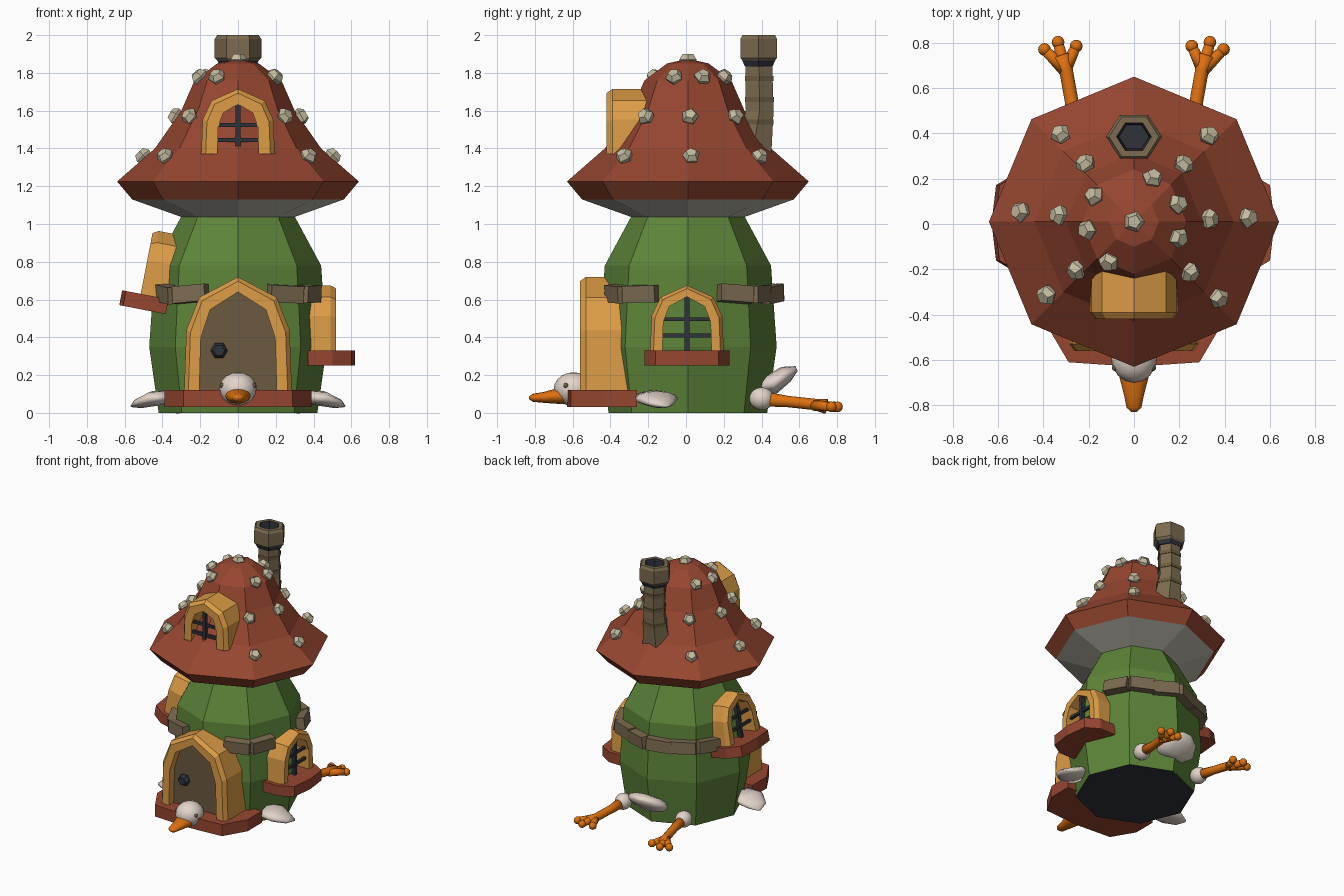
import bpy, bmesh, math, random
from math import sin, cos, pi, radians
from mathutils import Matrix, Vector

random.seed(4)
if "Cube" in bpy.data.objects:
    bpy.data.objects.remove(bpy.data.objects["Cube"])


def material(name, hexcode):
    m = bpy.data.materials.new(name)
    srgb = [int(hexcode[i:i + 2], 16) / 255 for i in (0, 2, 4)]
    col = [((c + 0.055) / 1.055) ** 2.4 for c in srgb] + [1]
    m.use_nodes = True
    m.diffuse_color = col
    m.node_tree.nodes["Principled BSDF"].inputs["Base Color"].default_value = col
    return m


GREEN = material("leaf green", "5d8439")
RED = material("brick red", "964630")
AMBER = material("amber wood", "dc9c46")
DOOR = material("door brown", "6b5a40")
STONE = material("pale stone", "c4bca0")
BROWN = material("grey brown stone", "7c6b50")
WHITE = material("feather white", "e2d4ca")
ORANGE = material("beak orange", "dc7010")
SLATE = material("dark slate", "30323a")
GILL = material("gill grey", "c0bcb0")


def finish(name, bm, mats, smooth=False):
    bmesh.ops.recalc_face_normals(bm, faces=bm.faces)
    me = bpy.data.meshes.new(name)
    bm.to_mesh(me)
    bm.free()
    for m in mats:
        me.materials.append(m)
    if smooth:
        me.shade_smooth()
    ob = bpy.data.objects.new(name, me)
    bpy.context.collection.objects.link(ob)
    return ob


def loft(name, rings, mats, slots=None, smooth=False, M=Matrix()):
    """Bridge closed rings and cap both ends; slots = material per face band."""
    bm = bmesh.new()
    loops = [[bm.verts.new(M @ Vector(p)) for p in r] for r in rings]
    n = len(rings[0])
    slots = slots or [0] * (len(rings) + 1)
    for k in range(len(rings) - 1):
        for i in range(n):
            j = (i + 1) % n
            f = bm.faces.new((loops[k][i], loops[k][j], loops[k + 1][j], loops[k + 1][i]))
            f.material_index = slots[k + 1]
    bm.faces.new(loops[0]).material_index = slots[0]
    bm.faces.new(loops[-1]).material_index = slots[-1]
    return finish(name, bm, mats, smooth)


def ring(r, z, n=8, cx=0, cy=0.01, sx=1):
    return [(cx + sx * r * cos(2 * pi * i / n), cy + r * sin(2 * pi * i / n), z) for i in range(n)]


def tube(name, path, radii, mat, flat=1, n=12):
    pts = [Vector(p) for p in path]
    rings = []
    for i, p in enumerate(pts):
        t = (pts[min(i + 1, len(pts) - 1)] - pts[max(i - 1, 0)]).normalized()
        side = t.cross(Vector((0, 0, 1))).normalized()
        up = side.cross(t)
        rings.append([p + radii[i] * (side * cos(2 * pi * k / n) + up * flat * sin(2 * pi * k / n))
                      for k in range(n)])
    return loft(name, rings, [mat], smooth=True)


def blob(name, loc, size, mat):
    bm = bmesh.new()
    bmesh.ops.create_uvsphere(bm, u_segments=16, v_segments=10, radius=1,
                              matrix=Matrix.Translation(loc) @ Matrix.Diagonal((*size, 1)))
    return finish(name, bm, [mat], True)


def box(name, size, M, mat):
    bm = bmesh.new()
    bmesh.ops.create_cube(bm, size=1, matrix=M @ Matrix.Diagonal((*size, 1)))
    return finish(name, bm, [mat])


def outline(w, h):
    half = [(1, 0), (0.96, 0.53), (0.72, 0.82)]
    return ([(-x * w, z * h) for x, z in half] + [(0, h)]
            + [(x * w, z * h) for x, z in reversed(half)])


# Arched frame facing -y, origin at the bottom centre of its front
def arch(name, M, w, h, wi, hi, depth):
    rings = []
    for (ox, oz), (ix, iz) in zip(outline(w, h), outline(wi, hi)):
        mx, mz = ix + (ox - ix) * 0.72, iz + (oz - iz) * 0.72
        rings.append([(ix, 0, iz), (mx, 0, mz), (ox, 0.03, oz), (ox, depth, oz), (ix, depth, iz)])
    loft(name, rings, [AMBER], M=M)


def bars(name, M, w, h, y):
    T = Matrix.Translation
    box(name + "_upright", (0.026, 0.026, h), M @ T((0, y, h / 2)), SLATE)
    for k in (0.28, 0.58):
        box(name + "_crossbar", (2 * w, 0.02, 0.02), M @ T((0, y, h * k)), SLATE)


def sill(name, M, w, front, back, thick):
    half = [(w, back), (w, front + 0.44 * w), (0.74 * w, front)]
    poly = [(-x, y) for x, y in half] + [(0, front - 0.02)] + half[::-1]
    loft(name, [[(x, y, z) for x, y in poly] for z in (-thick, 0)], [RED], M=M)


# Body
loft("body", [ring(r, z) for r, z in
              [(0.42, 0), (0.47, 0.35), (0.44, 0.78), (0.3, 1.04), (0.28, 1.08)]],
     [GREEN, SLATE], [1, 0, 0, 0, 0, 0])

# Mushroom roof
loft("roof", [ring(r, z) for r, z in
              [(0.28, 1.03), (0.56, 1.13), (0.64, 1.225), (0.44, 1.4),
               (0.3, 1.6), (0.23, 1.76), (0.11, 1.85), (0.02, 1.87)]],
     [RED, GILL], [1, 1] + [0] * 7)

# Roof stones, in three rows and one on the tip
wide = (2, 49, 130, 175, 220, 318)
rows = [(0.505, 1.36, 45, wide), (0.335, 1.57, 30, wide),
        (0.21, 1.78, 48, (22, 67, 147, 190, 238, 340)), (0, 1.87, 90, (0,))]
for r, z, lift, angles in rows:
    for a in angles:
        M = (Matrix.Translation((r * cos(radians(a)), 0.01 + r * sin(radians(a)), z))
             @ Matrix.Rotation(radians(a), 4, 'Z') @ Matrix.Rotation(radians(90 - lift), 4, 'Y')
             @ Matrix.Rotation(random.uniform(0, pi), 4, 'Z'))
        loft("roof_stone", [ring(q, h, 5, cy=0) for q, h in
                            [(0.035, -0.03), (0.048, 0), (0.03, 0.03)]], [STONE], M=M)

# Stone belt, open at the door and the side windows
for k in range(16):
    a = radians(11.25 + 22.5 * k)
    if abs(sin(a)) < 0.25 or (sin(a) < 0 and abs(cos(a)) < 0.25):
        continue
    face = radians(22.5 + 45 * (k // 2))
    M = (Matrix.Translation((0.45 * cos(a), 0.01 + 0.45 * sin(a), 0.63))
         @ Matrix.Rotation(face, 4, 'Z') @ Matrix.Rotation(random.uniform(-0.12, 0.12), 4, 'X')
         @ Matrix.Rotation(random.uniform(-0.25, 0.1), 4, 'Y'))
    box("belt_stone", (0.07, 0.185, 0.09), M, BROWN)

# Door with step and knob
D = Matrix.Translation((0, -0.56, 0.12))
arch("door_frame", D, 0.285, 0.6, 0.205, 0.52, 0.26)
loft("door", [[(x, y, z) for x, z in outline(0.22, 0.54)] for y in (0.06, 0.2)], [DOOR], M=D)
sill("door_step", D, 0.39, -0.05, 0.3, 0.09)
K = Matrix.Translation((-0.1, -0.49, 0.33)) @ Matrix.Rotation(pi / 2, 4, 'X')
loft("door_knob", [ring(r, z, 6, cy=0) for r, z in [(0.02, 0), (0.045, 0.02), (0.045, 0.04), (0.03, 0.06)]],
     [SLATE], M=K)

# Side windows, the right one higher and leaning with the wall
low = Matrix.Translation((0.52, 0.005, 0.33)) @ Matrix.Rotation(pi / 2, 4, 'Z')
high = (Matrix.Translation((-0.515, 0.005, 0.63)) @ Matrix.Rotation(radians(11), 4, 'Y')
        @ Matrix.Rotation(-pi / 2, 4, 'Z'))
for name, M in (("left_window", low), ("right_window", high)):
    arch(name + "_frame", M, 0.195, 0.345, 0.13, 0.285, 0.16)
    bars(name, M, 0.13, 0.285, 0.035)
    sill(name + "_sill", M, 0.225, -0.08, 0.15, 0.08)

# Roof window
R = Matrix.Translation((0, -0.42, 1.37))
arch("roof_window_frame", R, 0.195, 0.345, 0.11, 0.265, 0.22)
bars("roof_window", R, 0.11, 0.265, 0.015)

# Chimney with dark bands and a hollow top
loft("chimney", [ring(r, z, 6, cy=y) for r, z, y in
                 [(0.125, 1.3, 0.34), (0.105, 1.45, 0.365), (0.085, 1.6, 0.39), (0.082, 1.86, 0.385)]], [BROWN])
for z, r, y in ((1.54, 0.097, 0.38), (1.66, 0.089, 0.39), (1.77, 0.088, 0.388)):
    loft("chimney_band", [ring(r, z + d, 6, cy=y) for d in (-0.013, 0.013)], [DOOR])
loft("chimney_top", [ring(r, z, 6, cy=0.385, sx=1.1) for r, z in
                     [(0.085, 1.835), (0.1, 1.865), (0.112, 1.88), (0.112, 1.98),
                      (0.1, 2), (0.07, 2), (0.06, 1.92)]],
     [BROWN, SLATE], [1, 1, 0, 0, 0, 0, 1, 1])

# Goose caught underneath: head and beak
blob("goose_head", (0, -0.595, 0.125), (0.1, 0.105, 0.09), WHITE)
tube("goose_beak", [(0, -0.6, 0.09), (0, -0.67, 0.09), (0, -0.75, 0.082), (0, -0.81, 0.08), (0, -0.83, 0.08)],
     [0.068, 0.066, 0.045, 0.033, 0.012], ORANGE, 0.65)

# Tail feathers
tube("goose_tail", [(0, 0.36, 0.13), (0, 0.46, 0.155), (0, 0.53, 0.205), (0, 0.585, 0.235)],
     [0.1, 0.16, 0.13, 0.04], WHITE, 0.35)

# Eyes, wings, legs and feet on both sides
for s in (-1, 1):
    blob("goose_eye", (s * 0.083, -0.635, 0.145), (0.014,) * 3, DOOR)
    tube("goose_wing", [(s * 0.36, -0.17, 0.085), (s * 0.45, -0.155, 0.075),
                        (s * 0.52, -0.13, 0.05), (s * 0.56, -0.1, 0.035)],
         [0.1, 0.115, 0.075, 0.015], WHITE, 0.35)
    blob("goose_thigh", (s * 0.26, 0.4, 0.075), (0.06, 0.065, 0.06), WHITE)
    tube("goose_leg", [(s * 0.26, 0.4, 0.075), (s * 0.275, 0.54, 0.06), (s * 0.3, 0.68, 0.045), (s * 0.32, 0.74, 0.035)],
         [0.04, 0.03, 0.03, 0.04], ORANGE)
    for x, y in ((0.255, 0.785), (0.335, 0.802), (0.395, 0.77)):
        tube("goose_toe", [(s * 0.305, 0.68, 0.04), (s * x, y, 0.032)], [0.03, 0.022], ORANGE)
        blob("goose_toe_tip", (s * x, y, 0.032), (0.028,) * 3, ORANGE)
